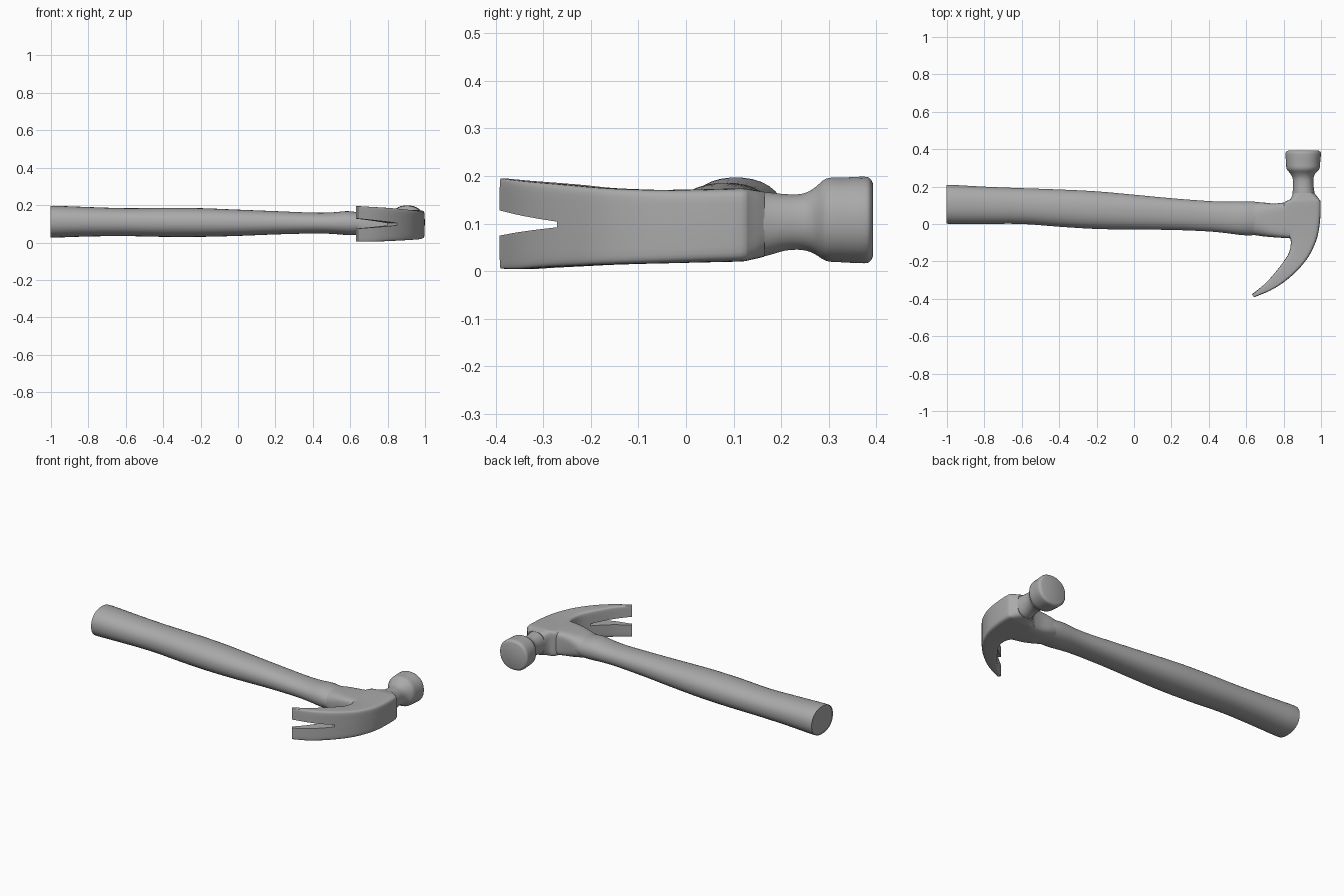
import bpy
import bmesh
import math
from mathutils import Vector

if "Cube" in bpy.data.objects:
    bpy.data.objects.remove(bpy.data.objects["Cube"])

GREY = (0.4, 0.4, 0.4, 1)
mat = bpy.data.materials.new("worn grey")
mat.use_nodes = True
mat.diffuse_color = GREY
mat.node_tree.nodes["Principled BSDF"].inputs["Base Color"].default_value = GREY


def make_object(name, bm):
    bmesh.ops.recalc_face_normals(bm, faces=bm.faces[:])
    mesh = bpy.data.meshes.new(name)
    bm.to_mesh(mesh)
    bm.free()
    mesh.materials.append(mat)
    obj = bpy.data.objects.new(name, mesh)
    bpy.context.collection.objects.link(obj)
    return obj


def refine(rows, steps):
    """Catmull-Rom blend between consecutive section rows."""
    out = []
    for i in range(len(rows) - 1):
        p0, p1 = rows[max(i - 1, 0)], rows[i]
        p2, p3 = rows[i + 1], rows[min(i + 2, len(rows) - 1)]
        for s in range(steps):
            t = s / steps
            out.append([b + 0.5 * t * (c - a + t * (2 * a - 5 * b + 4 * c - d
                        + t * (3 * (b - c) + d - a)))
                        for a, b, c, d in zip(p0, p1, p2, p3)])
    return out + [list(rows[-1])]


def loft(name, rows, steps=3, sides=32):
    """Rows: plan point a (x, y), plan point b (x, y), z low, z high, squareness."""
    bm = bmesh.new()
    rings = []
    for ax, ay, bx, by, z0, z1, power in refine(rows, steps):
        mid = Vector(((ax + bx) / 2, (ay + by) / 2, (z0 + z1) / 2))
        half = Vector(((ax - bx) / 2, (ay - by) / 2, 0))
        up = Vector((0, 0, (z1 - z0) / 2))
        ring = []
        for k in range(sides):
            ang = math.tau * (k + 0.5) / sides
            c, s = math.cos(ang), math.sin(ang)
            u = math.copysign(abs(c) ** (2 / power), c)
            v = math.copysign(abs(s) ** (2 / power), s)
            ring.append(bm.verts.new(mid + half * u + up * v))
        rings.append(ring)
    for r, q in zip(rings, rings[1:]):
        for k in range(sides):
            n = (k + 1) % sides
            bm.faces.new((r[k], r[n], q[n], q[k]))
    bm.faces.new(rings[0])
    bm.faces.new(rings[-1])
    return make_object(name, bm)


# Handle: x, y low, y high, z low, z high
handle_rows = [
    (-1.0, 0.005, 0.205, 0.03, 0.193), (-0.985, 0.0, 0.21, 0.026, 0.197),
    (-0.8, 0.0, 0.2, 0.032, 0.19), (-0.6, 0.0, 0.192, 0.034, 0.184),
    (-0.4, -0.015, 0.185, 0.03, 0.186), (-0.2, -0.027, 0.175, 0.03, 0.184),
    (0.0, -0.03, 0.157, 0.035, 0.176), (0.2, -0.032, 0.138, 0.043, 0.168),
    (0.4, -0.04, 0.123, 0.048, 0.16), (0.5, -0.05, 0.12, 0.046, 0.161),
    (0.58, -0.06, 0.121, 0.04, 0.168), (0.64, -0.06, 0.12, 0.04, 0.163),
    (0.72, -0.05, 0.11, 0.04, 0.16)]
handle = loft("handle", [(x, y0, x, y1, z0, z1, 2.2)
                         for x, y0, y1, z0, z1 in handle_rows])

# Socket that grips the handle
socket_rows = [(0.62, -0.055, 0.115, 0.044, 0.158, 2.3),
               (0.68, -0.065, 0.116, 0.034, 0.166, 3),
               (0.76, -0.072, 0.11, 0.026, 0.17, 5),
               (0.86, -0.078, 0.125, 0.02, 0.171, 7)]
socket = loft("socket", [(x, y0, x, y1, z0, z1, p)
                         for x, y0, y1, z0, z1, p in socket_rows])

# Claw and cheek, swept from the tip to the neck
claw = loft("claw", [
    (0.642, -0.392, 0.63, -0.376, 0.005, 0.195, 9),
    (0.73, -0.355, 0.7, -0.32, 0.004, 0.19, 9),
    (0.8, -0.312, 0.75, -0.265, 0.007, 0.186, 9),
    (0.87, -0.252, 0.797, -0.205, 0.01, 0.181, 9),
    (0.93, -0.18, 0.83, -0.15, 0.013, 0.175, 9),
    (0.966, -0.11, 0.838, -0.09, 0.015, 0.172, 9),
    (0.985, -0.05, 0.82, -0.05, 0.016, 0.171, 9),
    (0.996, 0.03, 0.79, 0.03, 0.018, 0.172, 9),
    (0.998, 0.115, 0.8, 0.11, 0.02, 0.174, 8),
    (0.988, 0.135, 0.835, 0.132, 0.023, 0.172, 6),
    (0.965, 0.165, 0.85, 0.165, 0.03, 0.167, 3)])

# Tapered notch between the prongs
apex, along = Vector((0.82, -0.235, 0.1)), Vector((-0.785, -0.62, 0))
across = Vector((0.62, -0.785, 0)) * 0.12
bm = bmesh.new()
loops = []
for side in (-1, 1):
    loops.append([bm.verts.new(apex + across * side + along * d + Vector((0, 0, h)))
                  for d, h in ((0, -0.008), (0.3, -0.03), (0.3, 0.034), (0, 0.004))])
bm.faces.new(loops[0])
bm.faces.new(loops[1])
for k in range(4):
    n = (k + 1) % 4
    bm.faces.new((loops[0][k], loops[0][n], loops[1][n], loops[1][k]))
notch = make_object("notch_cutter", bm)
notch.hide_render = True
notch.hide_set(True)
cut = claw.modifiers.new("notch", "BOOLEAN")
cut.operation = "DIFFERENCE"
cut.solver = "EXACT"
cut.object = notch
bpy.context.view_layer.objects.active = claw
bpy.ops.object.modifier_apply(modifier=cut.name)
bpy.data.objects.remove(notch)

# Neck and striking face: y, x low, x high, z low, z high
poll_rows = [
    (0.13, 0.845, 0.975, 0.026, 0.168), (0.17, 0.848, 0.965, 0.032, 0.166),
    (0.21, 0.85, 0.96, 0.043, 0.162), (0.245, 0.848, 0.96, 0.044, 0.163),
    (0.27, 0.835, 0.97, 0.036, 0.175), (0.295, 0.816, 0.992, 0.021, 0.195),
    (0.33, 0.812, 0.996, 0.018, 0.197), (0.375, 0.81, 1.0, 0.016, 0.199),
    (0.387, 0.814, 0.996, 0.02, 0.195), (0.393, 0.825, 0.985, 0.03, 0.185)]
poll = loft("striking_face", [(x1, y, x0, y, z0, z1, 2.2)
                              for y, x0, x1, z0, z1 in poll_rows])

# Smooth shading with crisp edges
bpy.ops.object.select_all(action="DESELECT")
for obj in (handle, socket, claw, poll):
    obj.select_set(True)
bpy.context.view_layer.objects.active = handle
bpy.ops.object.shade_smooth_by_angle(angle=math.radians(35))
